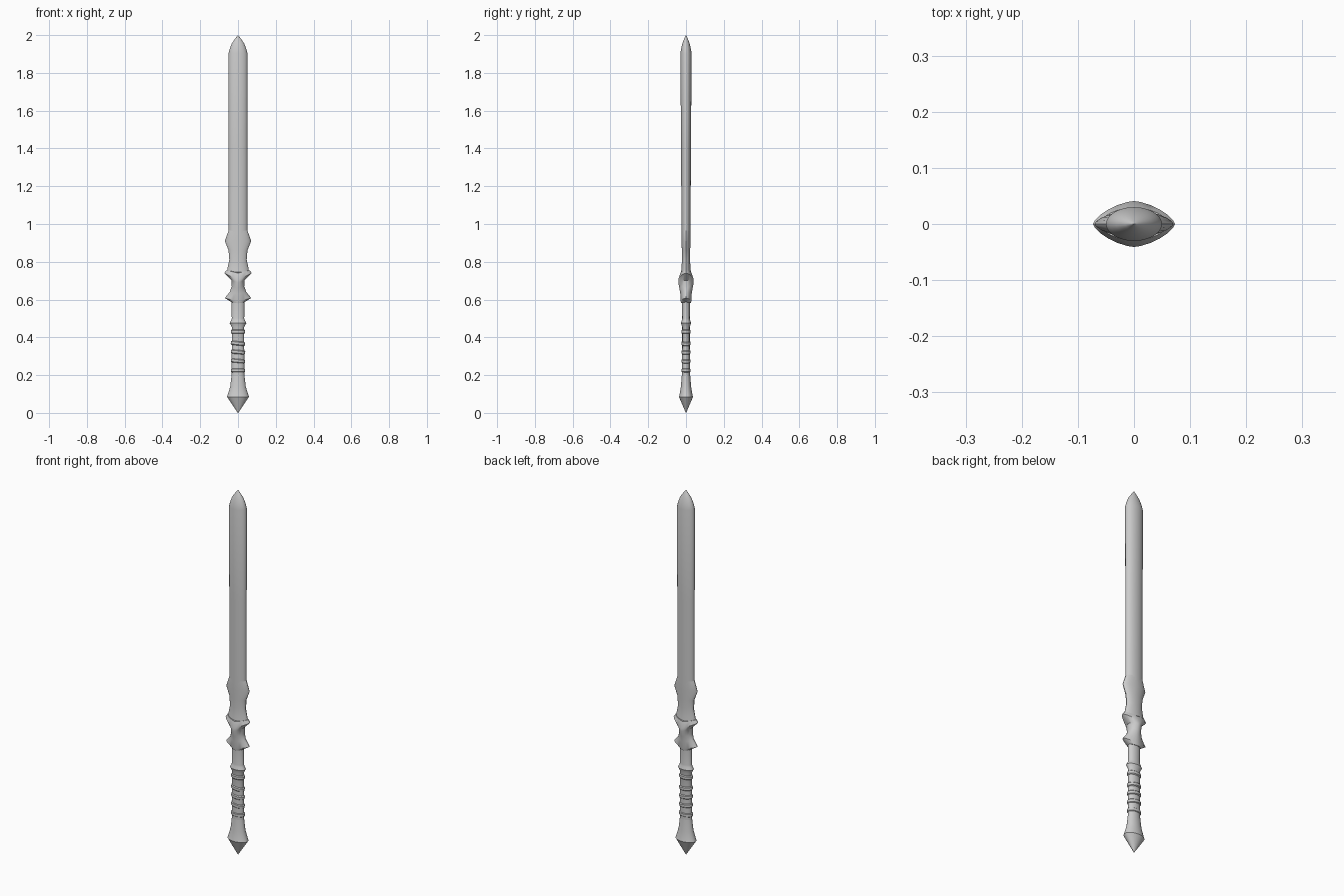
import bpy, bmesh, math

SIDES = 24


def loft(name, rows):
    """Skin oval rings: (z at centre, half width x, half depth y, end lift, exponent)."""
    bm = bmesh.new()
    rings = []
    for z, rx, ry, lift, p in rows:
        ring = []
        for i in range(SIDES):
            a = 2 * math.pi * i / SIDES
            c, s = math.cos(a), math.sin(a)
            x = rx * math.copysign(abs(c) ** (2 / p), c)
            y = ry * math.copysign(abs(s) ** (2 / p), s)
            ring.append(bm.verts.new((x, y, z + lift * abs(x) / rx)))
        rings.append(ring)
    for a, b in zip(rings, rings[1:]):
        for i in range(SIDES):
            j = (i + 1) % SIDES
            bm.faces.new((a[i], a[j], b[j], b[i]))
    bm.faces.new(rings[0][::-1])
    bm.faces.new(rings[-1])
    bmesh.ops.recalc_face_normals(bm, faces=bm.faces)
    mesh = bpy.data.meshes.new(name)
    bm.to_mesh(mesh)
    bm.free()
    ob = bpy.data.objects.new(name, mesh)
    bpy.context.collection.objects.link(ob)
    bpy.ops.object.select_all(action='DESELECT')
    ob.select_set(True)
    bpy.context.view_layer.objects.active = ob
    bpy.ops.object.shade_smooth_by_angle(angle=math.radians(30))
    return ob


# blade with rounded point
loft("blade", [
    (0.94, .050, .024, 0, 2), (1.40, .050, .026, 0, 2), (1.904, .050, .030, 0, 2),
    (1.93, .043, .025, 0, 2), (1.957, .032, .019, 0, 2),
    (1.98, .016, .010, 0, 2), (2.0, .0005, .0005, 0, 2)])

# flared collar at the blade base
loft("blade_collar", [
    (0.72, .060, .030, .015, 1.7), (0.77, .055, .023, 0, 1.8), (0.81, .046, .022, 0, 2),
    (0.86, .050, .022, 0, 2), (0.91, .070, .024, 0, 1.7), (0.965, .050, .024, 0, 2)])

# guard with two pairs of side points
loft("guard", [
    (0.58, .032, .026, 0.005, 2), (0.59, .070, .028, .018, 1.6),
    (0.63, .044, .030, .01, 1.8), (0.66, .033, .035, .01, 2),
    (0.69, .034, .041, .012, 1.9), (0.705, .073, .041, .035, 1.5),
    (0.74, .062, .030, .015, 1.7)])

# handle and its collar
loft("handle", [
    (0.19, .034, .022, 0, 2), (0.35, .033, .020, 0, 2), (0.455, .033, .020, 0, 2),
    (0.475, .044, .027, 0, 2), (0.49, .036, .022, 0, 2), (0.50, .033, .020, 0, 2),
    (0.59, .034, .021, 0, 2)])

# pointed pommel
loft("pommel", [
    (0.0, .001, .001, 0, 2), (0.085, .058, .037, 0, 2), (0.097, .054, .034, 0, 2),
    (0.14, .041, .027, 0, 2), (0.20, .034, .022, 0, 2)])

# slanted wrap bands around the handle
for k, z in enumerate((0.225, 0.275, 0.322, 0.368, 0.43)):
    h = 0.011
    band = loft(f"grip_band_{k + 1}", [
        (-h, .033, .020, 0, 2), (-h * .6, .038, .0245, 0, 2),
        (h * .6, .038, .0245, 0, 2), (h, .033, .020, 0, 2)])
    band.location.z = z
    band.rotation_euler.y = math.radians(6 if 0 < k < 4 else 0)
